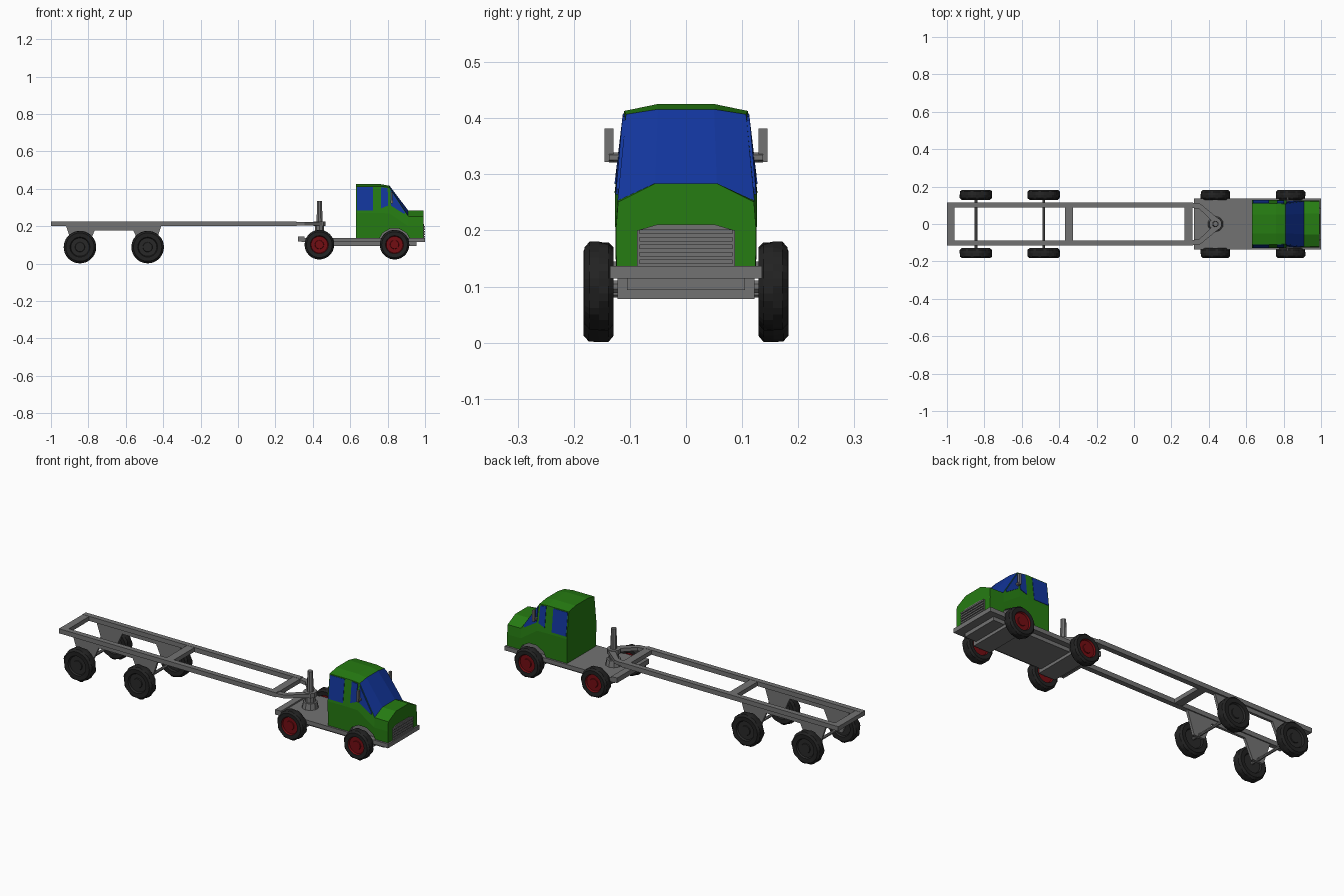
import bpy, bmesh, math
from mathutils import Vector

if "Cube" in bpy.data.objects:
    bpy.data.objects.remove(bpy.data.objects["Cube"])


def material(name, rgb):
    m = bpy.data.materials.new(name)
    m.diffuse_color = (*rgb, 1)
    m.use_nodes = True
    m.node_tree.nodes["Principled BSDF"].inputs["Base Color"].default_value = m.diffuse_color
    return m


GREEN = material("cab green", (0.019, 0.2, 0.006))
BLUE = material("window blue", (0.006, 0.036, 0.33))
GREY = material("chassis grey", (0.17, 0.17, 0.17))
RED = material("hub red", (0.17, 0.004, 0.006))
BLACK = material("tyre black", (0.016, 0.016, 0.016))
DARK = material("dark hub", (0.022, 0.022, 0.022))


def make(name, verts, faces, mats, indices=None):
    me = bpy.data.meshes.new(name)
    me.from_pydata([tuple(v) for v in verts], [], faces)
    for m in mats:
        me.materials.append(m)
    if indices:
        for p, i in zip(me.polygons, indices):
            p.material_index = i
    bm = bmesh.new()
    bm.from_mesh(me)
    bmesh.ops.recalc_face_normals(bm, faces=bm.faces)
    bm.to_mesh(me)
    bm.free()
    ob = bpy.data.objects.new(name, me)
    bpy.context.collection.objects.link(ob)
    return ob


def bridge(name, a, b, mat):
    """Solid between two matching outlines."""
    n = len(a)
    faces = [list(range(n)), list(range(n, 2 * n))]
    faces += [[i, (i + 1) % n, n + (i + 1) % n, n + i] for i in range(n)]
    return make(name, list(a) + list(b), faces, [mat])


def box(name, x0, x1, y0, y1, z0, z1, mat=GREY):
    ring = [(x0, y0), (x1, y0), (x1, y1), (x0, y1)]
    return bridge(name, [(x, y, z0) for x, y in ring], [(x, y, z1) for x, y in ring], mat)


def rod(name, p, q, r0, r1, n, mat=GREY):
    p, q = Vector(p), Vector(q)
    rot = (q - p).to_track_quat('Z', 'Y')
    ring = [Vector((math.cos(t), math.sin(t), 0)) for t in
            [2 * math.pi * (i + 0.5) / n for i in range(n)]]
    return bridge(name, [p + rot @ (v * r0) for v in ring], [q + rot @ (v * r1) for v in ring], mat)


def wheel(name, x, y, z, r, w, hub):
    """Lathed tyre with staggered tread lugs and a recessed hub."""
    prof = [(.03, -.6), (.3, -.6), (.56, -.6), (.61, -.95), (.87, -1), (1, -.65), (1, 0),
            (1, .65), (.87, 1), (.61, .95), (.56, .6), (.3, .6), (.28, .75), (.03, .75)]
    n, k = 36, len(prof)
    verts, faces, idx = [], [], []
    s = 1 if y > 0 else -1
    for i in range(n):
        a = 2 * math.pi * i / n
        for j, (pr, py) in enumerate(prof):
            low = (j == 5 and i % 4 < 2) or (j == 7 and i % 4 >= 2)
            rr = r * pr * (0.955 if low else 1)
            verts.append((x + rr * math.cos(a), y + s * py * w, z + rr * math.sin(a)))
    for i in range(n):
        i2 = (i + 1) % n
        for j in range(k - 1):
            faces.append([i * k + j, i * k + j + 1, i2 * k + j + 1, i2 * k + j])
            idx.append(1 if j < 3 or j > 8 else 0)
    for j in (0, k - 1):
        faces.append([i * k + j for i in range(n)])
        idx.append(1)
    return make(name, verts, faces, [BLACK, hub], idx)


# Cab: lofted along x from half profiles (bottom, shoulder, roof edge, roof top)
sections = [
    (0.63, [(.125, .135), (.127, .27), (.11, .413), (.052, .425)]),
    (0.76, [(.125, .135), (.127, .27), (.11, .413), (.052, .425)]),
    (0.81, [(.125, .135), (.127, .268), (.107, .407), (.05, .416)]),
    (0.91, [(.125, .135), (.126, .2), (.122, .253), (.055, .284)]),
    (0.992, [(.124, .135), (.125, .2), (.121, .251), (.055, .284)])]
verts, faces, idx = [], [], []
for x, half in sections:
    verts += [(x, y, z) for y, z in half] + [(x, -y, z) for y, z in reversed(half)]
for s in range(len(sections) - 1):
    for j in range(8):
        j2 = (j + 1) % 8
        faces.append([s * 8 + j, s * 8 + j2, s * 8 + 8 + j2, s * 8 + 8 + j])
        idx.append(1 if s == 2 and j in (2, 3, 4) else 0)  # windscreen
faces += [list(range(8)), list(range(32, 40))]
idx += [0, 0]
cab = make("cab", verts, faces, [GREEN, BLUE, GREY], idx)

# Wheel arches cut into the cab
for s in (-1, 1):
    cutter = rod("arch_cutter", (.837, s * .105, .1), (.837, s * .2, .1), .09, .09, 12, GREY)
    cutter.hide_render = True
    mod = cab.modifiers.new("arch", 'BOOLEAN')
    mod.operation, mod.object, mod.solver = 'DIFFERENCE', cutter, 'EXACT'
    mod.material_mode = 'TRANSFER'
    bpy.context.view_layer.objects.active = cab
    bpy.ops.object.modifier_apply(modifier=mod.name)
    bpy.data.objects.remove(cutter)


# Side windows as thin plates following the cab side
def side_y(x, z):
    return .127 - (z - .27) * .119 - max(0, x - .81) * .05


windows = {"door_window": [(.635, .283), (.722, .283), (.722, .408), (.635, .408)],
           "quarter_window": [(.765, .295), (.803, .31), (.8, .403), (.765, .408)],
           "windscreen_side": [(.817, .31), (.89, .264), (.893, .274), (.814, .397)]}
for name, pts in windows.items():
    for s in (-1, 1):
        bridge(name, [(x, s * (side_y(x, z) - .005), z) for x, z in pts],
               [(x, s * (side_y(x, z) + .002), z) for x, z in pts], BLUE)

# Grille and bars
grille = [(-.087, .137), (.087, .137), (.087, .2), (.05, .211), (-.05, .211), (-.087, .2)]
bridge("grille", [(.99, y, z) for y, z in grille], [(.995, y, z) for y, z in grille], GREY)
for i in range(5):
    box("grille_bar", .99, 1, -.083, .083, .14 + i * .0135, .148 + i * .0135)

# Mirrors
for s in (-1, 1):
    rod("mirror_arm", (.822, s * .112, .33), (.822, s * .137, .33), .009, .009, 6)
    a, b = sorted((s * .129, s * .145))
    box("mirror", .817, .827, a, b, .322, .382)

# Truck chassis
box("deck", .34, 1, -.135, .135, .114, .137)
box("rear_bar", .32, .355, -.137, .137, .118, .145)
box("chassis_underside", .36, .955, -.105, .105, .094, .116)
for x in (.435, .837):
    box("axle_mount", x - .05, x + .05, -.122, .122, .078, .114)
    rod("truck_axle", (x, -.14, .1), (x, .14, .1), .012, .012, 8)
    for s in (-1, 1):
        wheel("truck_wheel", x, s * .155, .101, .079, .026, RED)

# Hitch
rod("hitch_base", (.436, 0, .137), (.436, 0, .17), .042, .036, 10)
rod("hitch_collar", (.436, 0, .17), (.436, 0, .2), .026, .026, 10)
rod("hitch_eye", (.436, 0, .2), (.436, 0, .225), .034, .034, 10)
rod("hitch_post", (.436, 0, .2), (.436, 0, .335), .018, .014, 8)

# Trailer frame
for s in (-1, 1):
    a, b = sorted((s * .088, s * .116))
    box("side_beam", -1, .31, a, b, .2, .225)
    arm = [(.30, s * .088), (.30, s * .116), (.355, s * .108), (.45, s * .03), (.42, s * .012),
           (.35, s * .08)]
    bridge("drawbar_arm", [(x, y, .203) for x, y in arm], [(x, y, .222) for x, y in arm], GREY)
    # Axle hanger plate
    plate = [(-.92, .202), (-.878, .078), (-.812, .078), (-.765, .178), (-.56, .178),
             (-.515, .078), (-.45, .078), (-.41, .202)]
    bridge("axle_hanger", [(x, s * .094, z) for x, z in plate],
           [(x, s * .108, z) for x, z in plate], GREY)
for x0, x1 in ((-1, -.96), (-.37, -.325), (.27, .313)):
    box("cross_beam", x0, x1, -.1, .1, .201, .224)

# Trailer axles and wheels
for x in (-.845, -.483):
    rod("trailer_axle", (x, -.14, .088), (x, .14, .088), .008, .008, 8)
    for s in (-1, 1):
        wheel("trailer_wheel", x, s * .156, .088, .087, .027, DARK)
